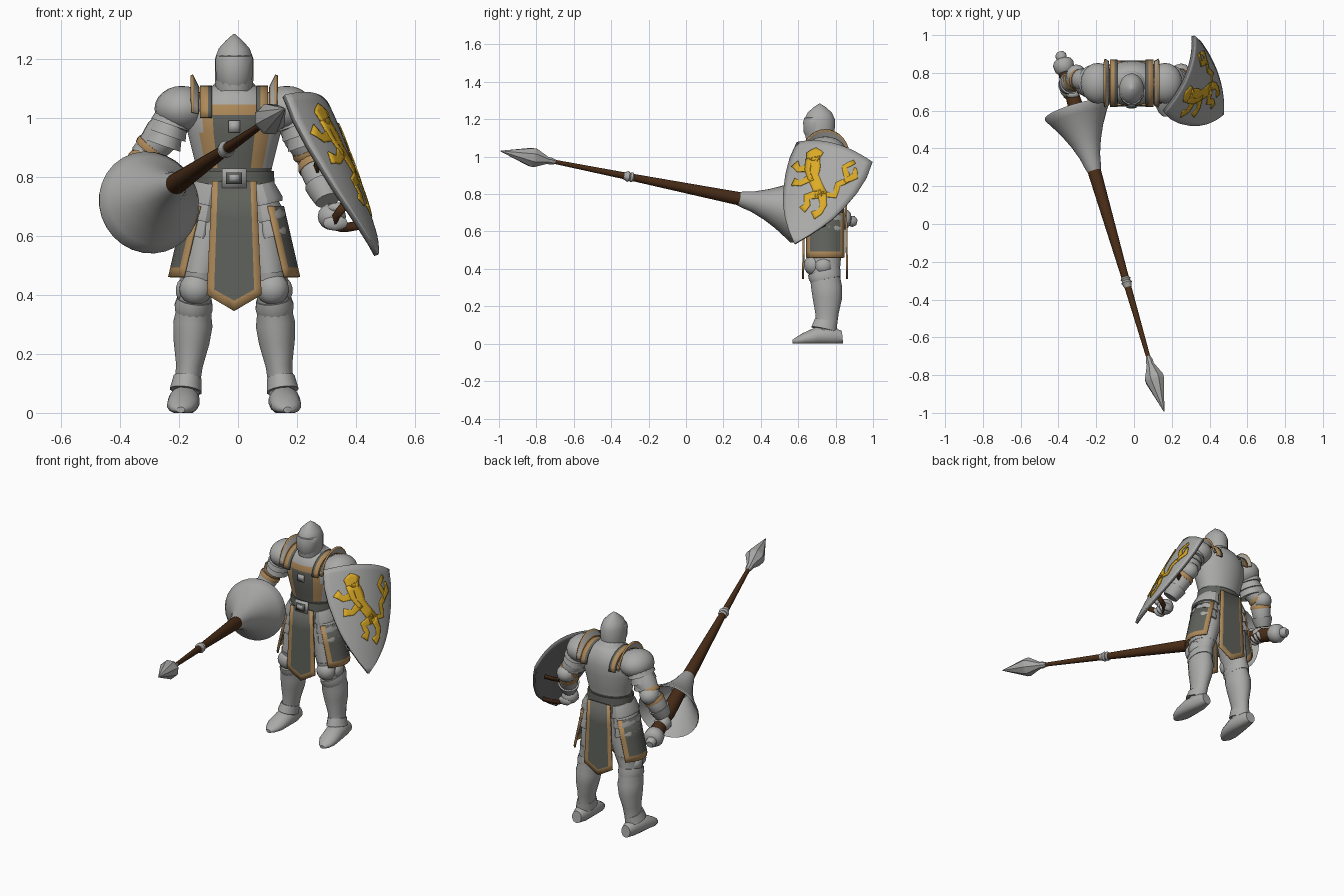
import bpy, bmesh, math
from mathutils import Vector

if "Cube" in bpy.data.objects:
    bpy.data.objects.remove(bpy.data.objects["Cube"])


def material(name, r, g, b, metal=0.0):
    m = bpy.data.materials.new(name)
    m.use_nodes = True
    m.diffuse_color = (r, g, b, 1)
    m.node_tree.nodes["Principled BSDF"].inputs["Base Color"].default_value = (r, g, b, 1)
    return m


STEEL = material("steel grey", .40, .40, .395)
CLOTH = material("dark grey cloth", .115, .12, .105)
TRIM = material("tan trim", .42, .25, .10)
WOOD = material("dark brown wood", .07, .027, .009)
GOLD = material("heraldic yellow", .72, .41, .02)
BACK = material("shield back grey", .14, .14, .14)
CX, CY = -.013, .745


def finish(name, bm, mats, angle=45):
    me = bpy.data.meshes.new(name)
    bm.to_mesh(me)
    bm.free()
    ob = bpy.data.objects.new(name, me)
    bpy.context.collection.objects.link(ob)
    for m in mats:
        me.materials.append(m)
    bpy.ops.object.select_all(action='DESELECT')
    ob.select_set(True)
    bpy.context.view_layer.objects.active = ob
    bpy.ops.object.shade_smooth_by_angle(angle=math.radians(angle))
    return ob


def tube(name, rings, mats, n=16, rule=None, angle=45):
    """Loft of ellipses (x, y, z, rx, ry), square to the line from first to last."""
    bm = bmesh.new()
    t = (Vector(rings[-1][:3]) - Vector(rings[0][:3])).normalized()
    b = t.cross(Vector((1, 0, 0))).normalized()
    a = b.cross(t)
    loops = []
    for x, y, z, rx, ry in rings:
        loop = []
        for k in range(n):
            q = 2 * math.pi * (k + .5) / n
            p = Vector((x, y, z)) + a * rx * math.cos(q) + b * ry * math.sin(q)
            p.z = max(p.z, 0)
            loop.append(bm.verts.new(p))
        loops.append(loop)
    for lo, hi in zip(loops, loops[1:]):
        for k in range(n):
            bm.faces.new((lo[k], lo[(k + 1) % n], hi[(k + 1) % n], hi[k]))
    bm.faces.new(loops[0][::-1])
    bm.faces.new(loops[-1])
    bmesh.ops.recalc_face_normals(bm, faces=bm.faces)
    if rule:
        for f in bm.faces:
            f.material_index = rule(f.calc_center_median())
    return finish(name, bm, mats, angle)


def surf(name, fn, us, vs, mats, rule=None, thick=.008, offset=0, back=0):
    """Sheet fn(u, v) given thickness, with cells coloured by rule(u, v)."""
    bm = bmesh.new()
    g = [[bm.verts.new(fn(u, v)) for v in vs] for u in us]
    for i in range(len(us) - 1):
        for j in range(len(vs) - 1):
            f = bm.faces.new((g[i][j], g[i + 1][j], g[i + 1][j + 1], g[i][j + 1]))
            if rule:
                f.material_index = rule((us[i] + us[i + 1]) / 2, (vs[j] + vs[j + 1]) / 2)
    ob = finish(name, bm, mats, 40)
    mod = ob.modifiers.new("thickness", 'SOLIDIFY')
    mod.thickness, mod.offset = thick, offset
    mod.material_offset = mod.material_offset_rim = back
    return ob


def ball(name, c, r, mat, n=16):
    bm = bmesh.new()
    bmesh.ops.create_uvsphere(bm, u_segments=n, v_segments=n // 2 + 2, radius=1)
    for v in bm.verts:
        v.co = Vector(c) + Vector([p * q for p, q in zip(v.co, r)])
    return finish(name, bm, [mat])


def steps(n):
    return [i / n for i in range(n + 1)]


def lerp(table, x):
    for (x0, y0), (x1, y1) in zip(table, table[1:]):
        if x <= x1:
            return y0 + (y1 - y0) * (x - x0) / (x1 - x0)
    return table[-1][1]


def upright(rows, sx=0):
    return [(CX + sx * x, y, z, rx, ry) for x, y, z, rx, ry in rows]


# torso with surcoat front painted by region
def torso_rule(c):
    x, front = abs(c.x - CX), c.y < CY
    if c.z < .83:
        return 1
    if front and x < .105 and c.z < 1.045:
        return 2 if x > .062 or c.z > 1.01 else 1
    return 0


body = [(.72, .125, .092), (.80, .125, .092), (.83, .128, .096), (.87, .138, .104), (.95, .158, .117),
        (1.01, .165, .119), (1.045, .15, .113), (1.085, .115, .095), (1.11, .07, .07)]
tube("torso", [(CX, CY, z, rx, ry) for z, rx, ry in body], [STEEL, CLOTH, TRIM], 48, torso_rule)
tube("belt", [(CX, CY, .77, .138, .106), (CX, CY, .82, .135, .103)], [CLOTH], 32)
for nm, w, h, y, m in (("buckle", .042, .033, .632, STEEL), ("buckle_inset", .027, .019, .621, CLOTH),
                       ("buckle_pin", .016, .011, .618, STEEL)):
    surf(nm, lambda u, v: (CX + (u - .5) * 2 * w, y, .795 + (v - .5) * 2 * h), steps(1), steps(1), [m], thick=.014)
surf("chest_clasp", lambda u, v: (CX + (u - .5) * .04, .626, .95 + v * .04), steps(1), steps(1), [STEEL], thick=.009)

# helmet
tube("gorget", [(CX, .735, 1.07, .1, .09), (CX, .725, 1.1, .078, .082), (CX, .72, 1.12, .06, .07)], [STEEL])
tube("helmet", [(CX, .715, z, rx, ry) for z, rx, ry in
     ((1.09, .062, .074), (1.13, .066, .081), (1.2, .066, .082), (1.235, .053, .066), (1.262, .028, .036), (1.283, .004, .004))],
     [STEEL], 20)
tube("visor", [(CX, y, z, rx, ry) for y, z, rx, ry in
     ((.70, 1.1, .05, .06), (.695, 1.13, .063, .069), (.695, 1.18, .066, .071), (.70, 1.205, .064, .07), (.705, 1.21, .06, .06))],
     [STEEL], 12)

# skirt panels hanging front and back
edge = [0, .13, .32, .5, .68, .87, 1]
drop = [0, .3, .6, .92, 1]
for nm, y0, sy in (("front_tabard", .632, -1), ("back_tabard", .855, 1)):
    surf(nm, lambda u, v: (CX + (2 * u - 1) * (.075 + .018 * v), y0 + sy * .006 * v,
                           .785 - v * (.385 + .055 * (1 - abs(2 * u - 1)))),
         edge, drop, [CLOTH, TRIM], lambda u, v: int(u < .13 or u > .87 or v > .92), .01)
tube("hip_armour", upright([(0, CY, .62, .13, .08), (0, CY, .68, .145, .098), (0, CY, .77, .13, .1)]), [STEEL], 24)

for s, side in ((-1, "right_"), (1, "left_")):
    surf(side + "side_skirt",
         lambda u, v: (CX + s * (.165 + .055 * v - .05 * (2 * u - 1) ** 2), CY + .1 * (2 * u - 1), .70 - .24 * v),
         [0, .1, .3, .5, .7, .9, 1], [0, .45, .87, 1], [CLOTH, TRIM],
         lambda u, v: int(u < .1 or u > .9 or v > .87))
    # overlapping hip plates
    for i in range(3):
        z = .775 - .055 * i
        x = .085 + .01 * i
        tube(side + "hip_plate", upright([(x + .016, CY, z - .07, .066, .1), (x + .013, CY, z - .055, .068, .101),
                                          (x, CY, z, .05, .09)], s), [STEEL], 16, angle=30)
    # leg armour
    tube(side + "leg", upright([
        (.08, .745, .70, .07, .085), (.095, .742, .58, .08, .095), (.115, .738, .47, .064, .092),
        (.13, .735, .42, .058, .09), (.135, .742, .37, .056, .08), (.14, .752, .30, .068, .083),
        (.145, .756, .24, .062, .078), (.152, .754, .16, .046, .062), (.158, .75, .10, .043, .058),
        (.165, .75, .04, .045, .06)], s), [STEEL], 18)
    ball(side + "knee_cap", (CX + s * .13, .68, .42), (.056, .05, .055), STEEL, 12)
    ball(side + "knee_wing", (CX + s * .165, .735, .415), (.035, .05, .045), STEEL, 10)
    tube(side + "knee_rim", upright([(.118, .737, .475, .068, .095), (.12, .737, .455, .064, .092)], s), [STEEL])
    tube(side + "greave_rim", upright([(.134, .738, .385, .06, .09), (.137, .742, .36, .066, .088),
                                       (.139, .748, .34, .062, .082)], s), [STEEL])
    tube(side + "ankle_cuff", upright([(.164, .738, .075, .055, .07), (.158, .748, .12, .048, .062)], s), [STEEL])
    tube(side + "foot", upright([
        (.165, .835, .035, .03, .035), (.165, .78, .042, .046, .05), (.17, .70, .04, .054, .05),
        (.176, .63, .025, .052, .033), (.18, .59, .015, .035, .02), (.181, .57, .01, .014, .01)], s), [STEEL])
    # shoulder armour and raised neck guard
    ball(side + "shoulder_plate", (CX + s * .178, CY, 1.03), (.092, .108, .078), STEEL, 20)
    for i in range(3):
        x, z = .2 + .014 * i, 1.015 - .035 * i
        tube(side + "shoulder_lame", upright([(x + .014, .75, z - .04, .072 - .004 * i, .09 - .008 * i),
                                              (x, .75, z, .062 - .004 * i, .08 - .008 * i)], s), [STEEL])

    def guard(u, v):
        q = math.pi * (.04 + .92 * u)
        r = .115 + .012 * v
        return (CX + s * (.122 + .022 * v), CY - r * math.cos(q), 1.0 + (.1 + .045 * v) * math.sin(q))
    surf(side + "neck_guard", guard, steps(14), [0, .25, .8, 1], [STEEL, TRIM], lambda u, v: int(v < .25 or v > .8), .01)
    surf(side + "shoulder_strap",
         lambda u, v: (CX + s * (.075 + .04 * v), CY - .122 * math.cos(math.pi * u), 1.0 + .105 * math.sin(math.pi * u)),
         steps(12), [0, .35, 1], [CLOTH, TRIM], lambda u, v: int(v > .35))


# arms
def arm(side, shoulder, elbow, wrist, fist):
    sh, el, wr, fi = map(Vector, (shoulder, elbow, wrist, fist))

    def limb(nm, p, q, profile, m=STEEL):
        tube(side + nm, [(*p.lerp(q, t), r, r) for t, r in profile], [m], 14)
    limb("upper_arm", sh, el, [(0, .06), (.5, .064), (.8, .056), (1, .05)])
    limb("elbow_band", sh, el, [(.8, .059), (.88, .061), (.95, .058)], TRIM)
    ball(side + "elbow_cap", el + Vector((0, .015, 0)), (.056, .06, .052), STEEL, 12)
    limb("forearm", el, wr, [(0, .048), (.25, .057), (.6, .052), (1, .04)])
    limb("forearm_band", el, wr, [(.12, .056), (.2, .06), (.28, .059)], TRIM)
    limb("glove_cuff", el, wr, [(.62, .06), (.8, .054), (1, .044)])
    ball(side + "fist", fi, (.048, .05, .046), STEEL, 12)
    for i in range(4):
        ball(side + "finger", fi + Vector((.012, -.042 + .026 * i, -.022)), (.042, .015, .026), STEEL, 8)
    ball(side + "thumb", fi + Vector((.02, -.03, .03)), (.035, .02, .018), STEEL, 8)


arm("right_", (-.21, .75, 1.0), (-.305, .77, .88), (-.36, .73, .75), (-.345, .715, .695))
arm("left_", (.185, .75, 1.0), (.25, .775, .87), (.305, .69, .72), (.318, .66, .665))


# lance, each part a list of (position along y, radius)
def lance(name, profile, mat, n=16, angle=45):
    tube(name, [(.08 - .29 * (y + .72), y, .976 - .2 * (y + .72), r, r) for y, r in profile], [mat], n, angle=angle)


lance("lance_shaft", [(.32, .037), (.28, .036), (-.31, .019), (-.72, .011)], WOOD)
lance("lance_grip", [(.84, .036), (.78, .042), (.7, .036), (.6, .042), (.4, .036)], WOOD)
lance("lance_ring", [(-.28, .019), (-.29, .027), (-.30, .022), (-.31, .029), (-.325, .022), (-.335, .02)], STEEL)
lance("lance_head", [(-.70, .013), (-.725, .021), (-.74, .02), (-.81, .054), (-.83, .053), (-.992, .002)], STEEL, 8, 30)
lance("lance_pommel", [(.80, .038), (.815, .053), (.85, .056), (.868, .045), (.875, .028), (.895, .03), (.91, .018)], STEEL)
lance("hand_guard", [(.28, .036), (.31, .045), (.36, .056), (.43, .082), (.5, .116), (.56, .153), (.595, .176),
                     (.605, .174), (.57, .145), (.5, .1), (.42, .045)], STEEL, 28)

# curved shield in its own frame: across, down and outward
MID = Vector((.24, .795, 1.025))
ACROSS, DOWN, OUT = Vector((.344, .873, -.23)), Vector((.405, -.369, -.837)), Vector((.816, -.195, .481))
HALF = [(0, .2325), (.17, .236), (.34, .22), (.52, .188), (.64, .16), (.77, .115), (.89, .062), (1, .002)]


def on_shield(s, d, lift=0):
    bulge = .065 * (1 - (s / .2325) ** 2 - max(d / .583, 0) ** 1.5)
    return MID + ACROSS * s + DOWN * d + OUT * (bulge + lift)


def shield_point(u, v):
    k = 1 - 2 * u
    return on_shield(k * lerp(HALF, v), .583 * v - .02 * (1 - k * k) * (1 - v))


surf("shield", shield_point, steps(14), steps(18), [STEEL, BACK], None, .016, -1, 1)


# heraldic beast: tapered ribbons laid on the shield
def ribbon(name, pts, widths):
    n = len(pts) - 1
    P = [Vector(p) for p in pts]

    def fn(u, v):
        i = min(int(v * n), n - 1)
        p = P[i].lerp(P[i + 1], v * n - i)
        k = round(v * n)
        t = (P[k + 1] - P[k - 1]) if v * n == k and 0 < k < n else P[i + 1] - P[i]
        t.normalize()
        p += Vector((-t.y, t.x)) * (u - .5) * 2 * lerp(widths, v)
        return on_shield(p.x, p.y, .004)
    surf(name, fn, steps(4), steps(n * 2), [GOLD], None, .004)


limb_w, tail_w = [(0, .024), (.6, .014), (1, .023)], [(0, .013), (.7, .016), (1, .011)]
ribbon("beast_body", [(-.085, .09), (-.06, .15), (-.035, .2), (.05, .29)], [(0, .04), (.35, .046), (.75, .028), (1, .036)])
ribbon("beast_head", [(-.125, .085), (-.085, .07), (-.04, .08)], [(0, .018), (.5, .04), (1, .03)])
ribbon("beast_upper_paw", [(-.07, .15), (-.143, .171), (-.182, .137)], limb_w)
ribbon("beast_lower_paw", [(-.04, .2), (-.096, .25), (-.145, .246)], limb_w)
ribbon("beast_front_leg", [(.045, .28), (-.031, .319), (-.005, .36), (-.025, .395)], limb_w)
ribbon("beast_rear_leg", [(.05, .28), (.08, .335), (.075, .38), (.045, .41)], limb_w)
ribbon("beast_tail", [(.05, .28), (.12, .265), (.113, .2), (.155, .155), (.11, .095), (.15, .045)], tail_w)
ribbon("beast_tail_tuft", [(.14, .17), (.18, .12), (.165, .075)], [(0, .012), (.5, .018), (1, .006)])

# arm straps behind the shield
for d in (.2, .4):
    surf("shield_strap", lambda u, v: on_shield(.12 * (2 * u - 1), d + .03 * v, -.02 - .1 * (1 - (2 * u - 1) ** 2)),
         steps(8), steps(1), [WOOD], None, .008)
